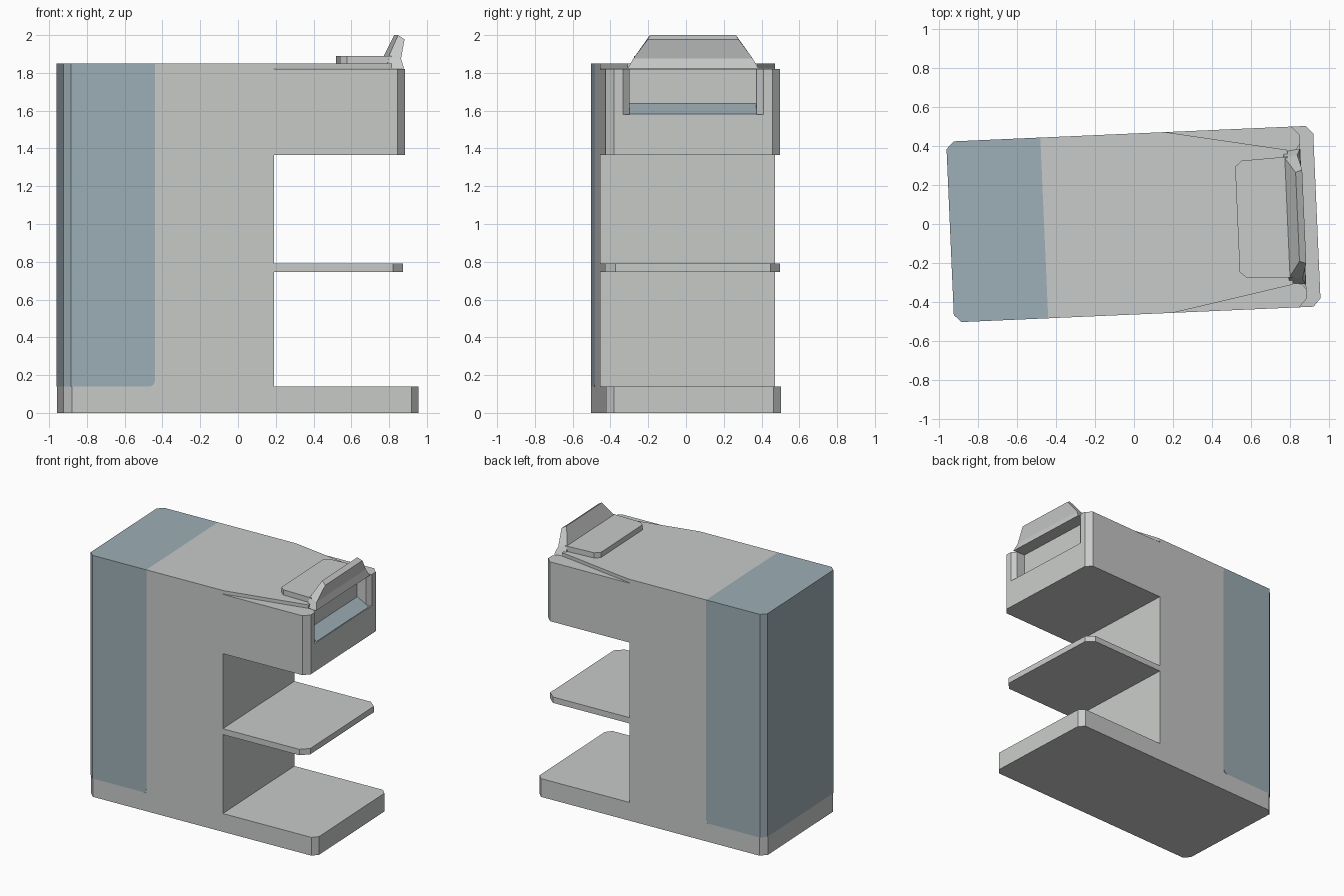
import bpy, bmesh, math
from mathutils import Matrix

if "Cube" in bpy.data.objects:
    bpy.data.objects.remove(bpy.data.objects["Cube"])

TURN = Matrix.Rotation(math.radians(2.5), 4, 'Z')   # whole model is turned slightly
W = 0.463                                           # half width


def material(name, rgb):
    m = bpy.data.materials.new(name)
    m.diffuse_color = (*rgb, 1)
    m.use_nodes = True
    m.node_tree.nodes["Principled BSDF"].inputs["Base Color"].default_value = m.diffuse_color
    return m


GREY = material("light_grey", (0.58, 0.595, 0.585))
BLUE = material("grey_blue", (0.34, 0.43, 0.475))


def finish(bm, name, mat):
    bmesh.ops.recalc_face_normals(bm, faces=bm.faces)
    me = bpy.data.meshes.new(name)
    bm.to_mesh(me)
    bm.free()
    me.transform(TURN)
    me.materials.append(mat)
    ob = bpy.data.objects.new(name, me)
    bpy.context.collection.objects.link(ob)
    return ob


def loft(name, rings, mat):
    """Closed solid through rings of equal point count."""
    bm = bmesh.new()
    vs = [[bm.verts.new(p) for p in r] for r in rings]
    n = len(vs[0])
    for a, b in zip(vs, vs[1:]):
        for i in range(n):
            j = (i + 1) % n
            bm.faces.new((a[i], a[j], b[j], b[i]))
    bm.faces.new(vs[0])
    bm.faces.new(vs[-1])
    return finish(bm, name, mat)


def slab(name, half, z0, z1, mat=GREY):
    """Upright prism from a half outline (x, y), mirrored in y."""
    pts = half + [(x, -y) for x, y in reversed(half)]
    return loft(name, [[(x, y, z) for x, y in pts] for z in (z0, z1)], mat)


# foot with clipped corners
slab("base", [(-0.942, 0.42), (-0.90, W), (0.90, W), (0.937, 0.422)], 0, 0.14)
# upright column, a hair inside the rear cover
slab("column", [(-0.93, 0.41), (-0.89, W - 0.003), (-0.47, W - 0.003), (-0.455, W), (0.17, W)], 0.14, 1.825)
# shelf
slab("shelf", [(0.16, W), (0.80, W), (0.857, 0.41)], 0.745, 0.79)

# head block: lower part, recess back and side cheeks around the front opening
H0, H1, HX = 1.365, 1.82, 0.867
slab("head_lower", [(0.16, W), (0.825, W), (HX, 0.42)], H0, 1.58)
slab("head_rear", [(0.16, W), (0.767, W)], 1.58, H1)
for s, side in ((1, "back"), (-1, "front")):
    pts = [(0.767, 0.337), (0.767, W), (0.825, W), (HX, 0.42), (HX, 0.372), (0.84, 0.337)]
    loft("head_cheek_" + side, [[(x, s * y, z) for x, y in pts] for z in (1.58, H1)], GREY)
# sloping blue strip at the foot of the opening
loft("opening_strip", [[(0.767, y, 1.58), (0.862, y, 1.58), (0.862, y, 1.583), (0.767, y, 1.637)]
                       for y in (-0.337, 0.337)], BLUE)

# rear cover with a rounded lower front corner and clipped rear edges
R, XF, XB = 0.03, -0.46, -0.942
prof = [(XB, 0.14)]
for k in range(5):
    a = math.pi / 2 * k / 4
    prof.append((XF - R + R * math.sin(a), 0.14 + R - R * math.cos(a)))
prof += [(XF, 1.85), (XB, 1.85)]
cover = loft("rear_cover", [[(x, y, z) for x, z in prof] for y in (-W, W)], BLUE)
bm = bmesh.new()
bm.from_mesh(cover.data)
bm.transform(TURN.inverted())
rear = [e for e in bm.edges if all(v.co.x < XB + 0.01 for v in e.verts)
        and abs(e.verts[0].co.z - e.verts[1].co.z) > 1]
bmesh.ops.bevel(bm, geom=rear, offset=0.038, segments=1, affect='EDGES')
bm.transform(TURN)
bm.to_mesh(cover.data)
bm.free()

# top lid, narrowing towards the opening
slab("top_lid", [(-0.46, W), (0.18, W), (0.80, 0.345), (0.80, 0.32)], 1.824, 1.85)

# tray on the lid, with clipped rear corners
slab("tray", [(0.53, 0.27), (0.565, 0.30), (0.80, 0.31)], 1.845, 1.89)
# raised flap: base, bend and narrow top edge
flap = [(0.775, 0.865, 1.822, 1.822, 0.335), (0.785, 0.85, 1.888, 1.875, 0.305),
        (0.838, 0.872, 2.0, 1.978, 0.228)]
loft("raised_flap", [[(x0, -w, z0), (x1, -w - 0.012, z1), (x1, w + 0.012, z1), (x0, w, z0)]
                     for x0, x1, z0, z1, w in flap], GREY)
